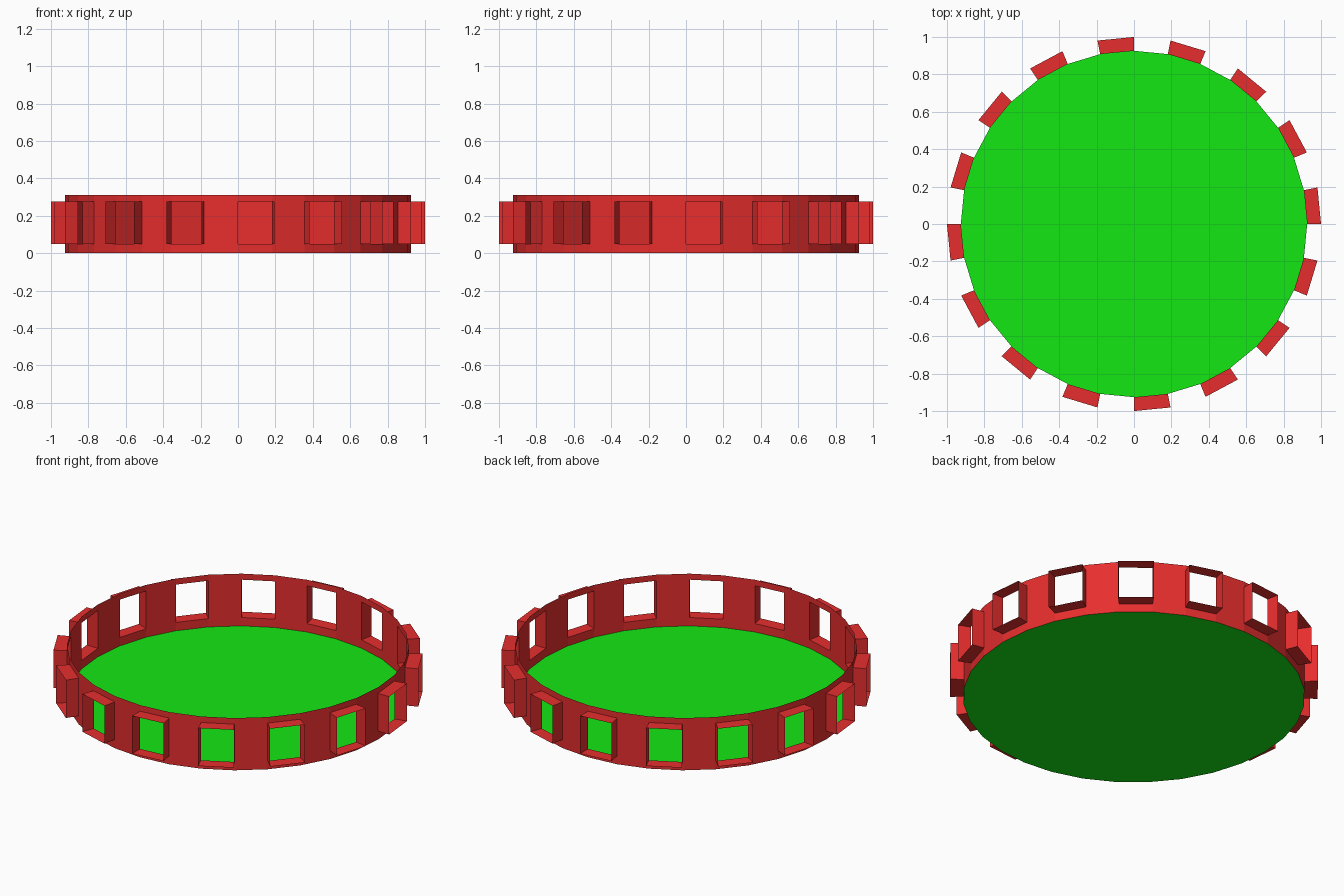
import bpy, bmesh
from math import cos, sin, pi

if "Cube" in bpy.data.objects:
    bpy.data.objects.remove(bpy.data.objects["Cube"])

N = 32                      # sides of the ring
R = 0.926                   # ring radius
R_OUT = 1.0                 # outer radius of the window frames
H = 0.312                   # ring height
Z0, Z1 = 0.05, 0.276        # window bottom and top


def material(name, rgb):
    m = bpy.data.materials.new(name)
    m.diffuse_color = (*rgb, 1)
    m.use_nodes = True
    m.node_tree.nodes["Principled BSDF"].inputs["Base Color"].default_value = m.diffuse_color
    return m


def finish(bm, name, mat):
    me = bpy.data.meshes.new(name)
    bm.to_mesh(me)
    bm.free()
    me.materials.append(mat)
    ob = bpy.data.objects.new(name, me)
    bpy.context.collection.objects.link(ob)
    return ob


def rim(i, z, r=R):
    a = 2 * pi * i / N
    return (r * cos(a), r * sin(a), z)


def quad(bm, *pts):
    bm.faces.new([bm.verts.new(p) for p in pts])


red = material("red", (0.8, 0.027, 0.027))
green = material("green", (0.007, 0.8, 0.007))

# Thin wall: solid panels alternate with panels that have a window opening
wall = bmesh.new()
frames = bmesh.new()
for i in range(N):
    if i % 2:
        quad(wall, rim(i, 0), rim(i + 1, 0), rim(i + 1, H), rim(i, H))
        continue
    quad(wall, rim(i, 0), rim(i + 1, 0), rim(i + 1, Z0), rim(i, Z0))
    quad(wall, rim(i, Z1), rim(i + 1, Z1), rim(i + 1, H), rim(i, H))
    # Open window tube flaring out radially
    corners = [(i, Z0), (i + 1, Z0), (i + 1, Z1), (i, Z1)]
    for k in range(4):
        p, q = corners[k], corners[(k + 1) % 4]
        quad(frames, rim(*p), rim(*q), rim(*q, R_OUT), rim(*p, R_OUT))
for bm in (wall, frames):
    bmesh.ops.remove_doubles(bm, verts=bm.verts, dist=1e-5)
finish(wall, "ring_wall", red)
finish(frames, "window_frames", red)

# Flat floor disc
floor = bmesh.new()
floor.faces.new([floor.verts.new(rim(i, 0)) for i in range(N)])
finish(floor, "floor", green)
